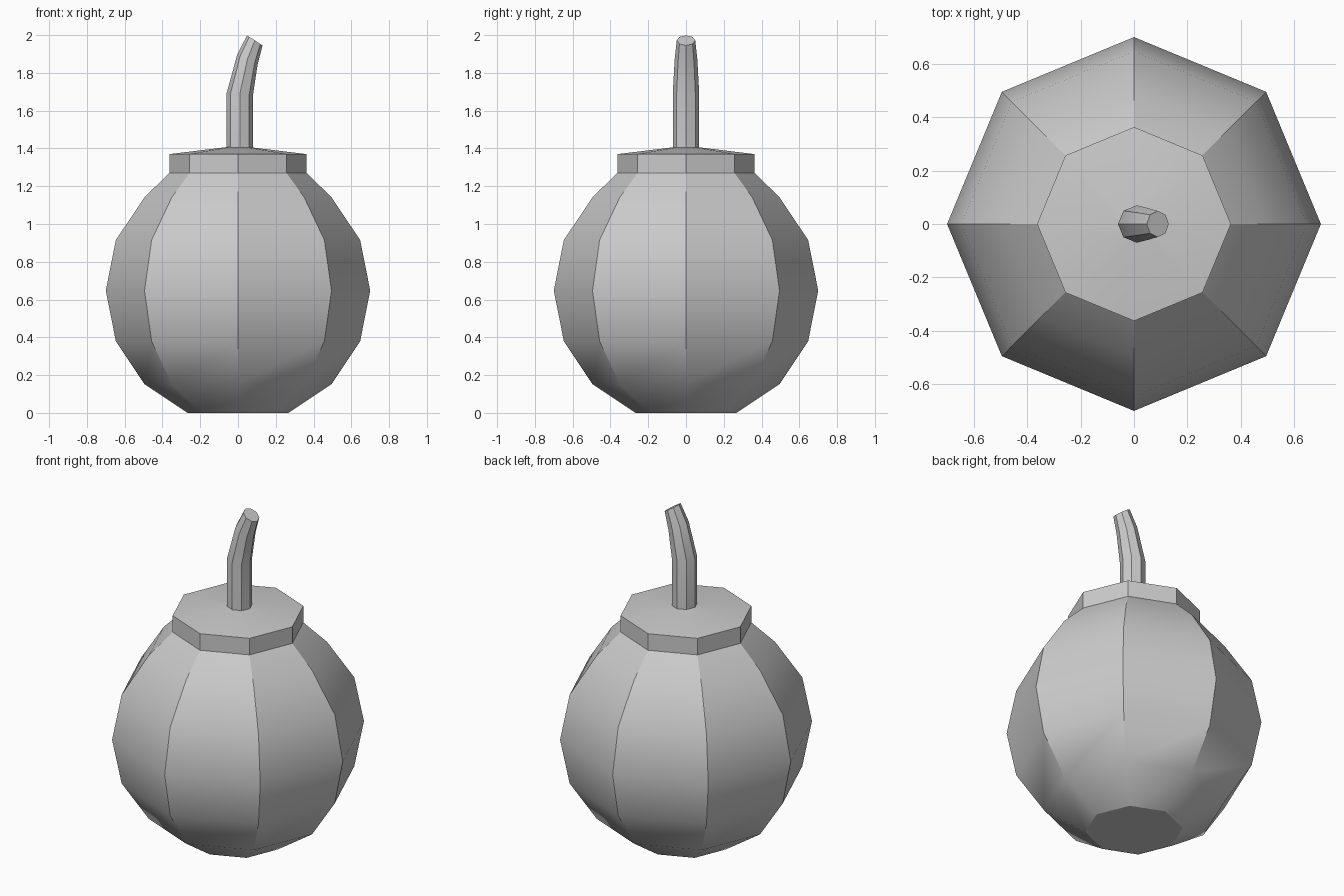
import bpy
import bmesh
from math import cos, sin, pi, radians
from mathutils import Vector

cube = bpy.data.objects.get("Cube")
if cube:
    bpy.data.objects.remove(cube, do_unlink=True)

SIDES = 8

# Single material
grey = bpy.data.materials.new("plain grey")
grey.use_nodes = True
grey.diffuse_color = (0.6, 0.6, 0.6, 1)
grey.node_tree.nodes["Principled BSDF"].inputs["Base Color"].default_value = grey.diffuse_color


def loft(name, rings):
    """Join octagonal rings (centre x, z, radius, tilt towards +x in degrees)."""
    bm = bmesh.new()
    loops = []
    for x, z, r, tilt in rings:
        t = radians(tilt)
        across = Vector((cos(t), 0, -sin(t)))
        loop = []
        for i in range(SIDES):
            a = 2 * pi * i / SIDES
            loop.append(bm.verts.new(Vector((x, 0, z)) + across * r * cos(a)
                                     + Vector((0, r * sin(a), 0))))
        loops.append(loop)
    for low, high in zip(loops, loops[1:]):
        for i in range(SIDES):
            j = (i + 1) % SIDES
            bm.faces.new((low[i], low[j], high[j], high[i]))
    bm.faces.new(loops[0][::-1])
    bm.faces.new(loops[-1])
    mesh = bpy.data.meshes.new(name)
    bm.to_mesh(mesh)
    bm.free()
    mesh.materials.append(grey)
    obj = bpy.data.objects.new(name, mesh)
    bpy.context.collection.objects.link(obj)
    bpy.ops.object.select_all(action='DESELECT')
    obj.select_set(True)
    bpy.context.view_layer.objects.active = obj
    bpy.ops.object.shade_smooth_by_angle(angle=radians(30))
    return obj


# Round body: sphere rings from the flat base up to the equator and beyond
R, MID = 0.7, 0.647
body = [(0, MID - R * cos(k * pi / 8), R * sin(k * pi / 8), 0) for k in range(1, 7)]

# Collar and shallow sloping lid continue from the body
collar = [(0, 1.27, 0.363, 0), (0, 1.37, 0.363, 0), (0, 1.407, 0.06, 0)]
loft("body_and_collar", body + collar)

# Bent fuse, tapering to a tilted tip
loft("fuse", [(0.01, 1.395, 0.07, 0), (0.01, 1.69, 0.07, 3),
              (0.05, 1.872, 0.06, 26), (0.089, 1.972, 0.049, 33)])
